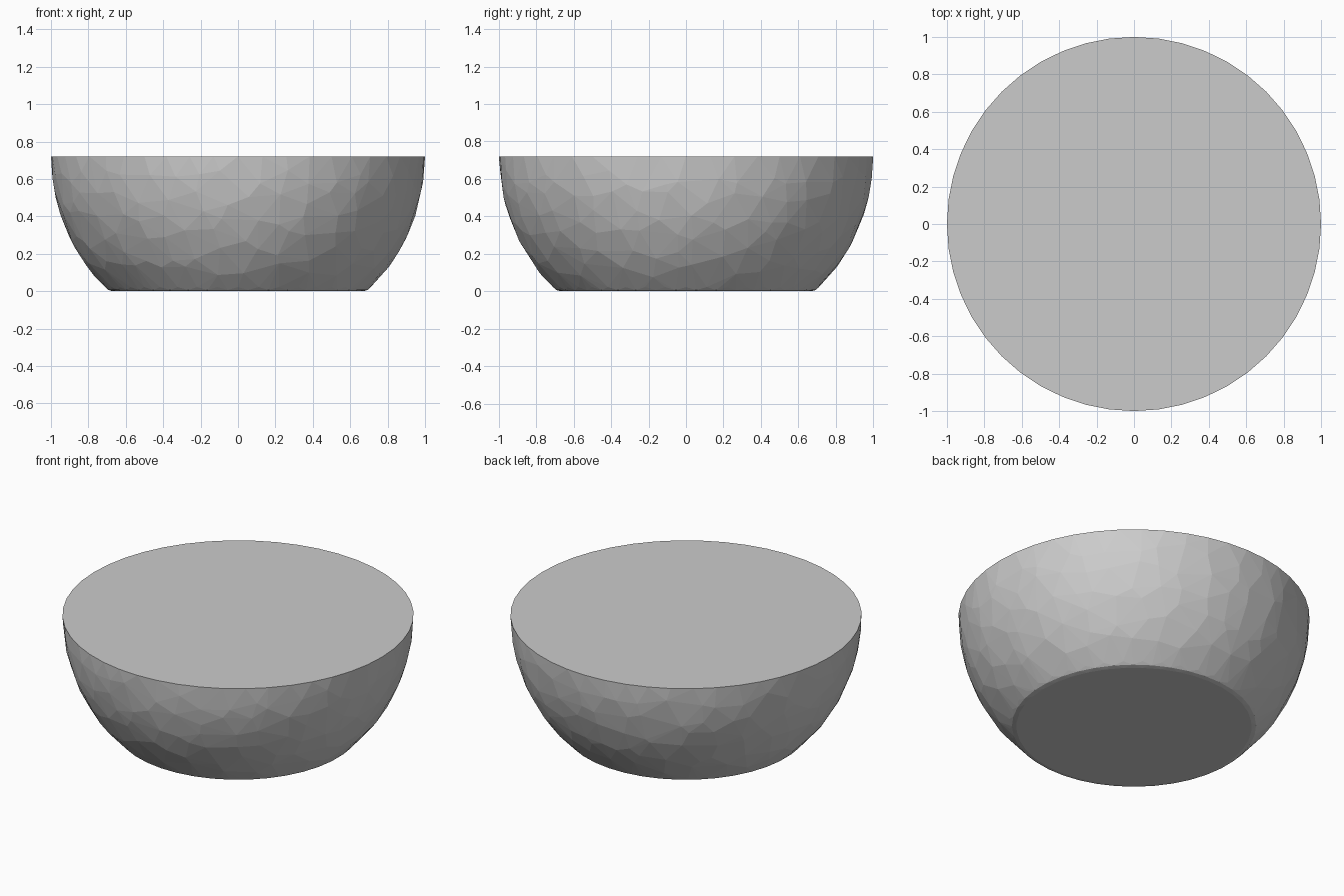
import bpy, bmesh, math, random

if "Cube" in bpy.data.objects:
    bpy.data.objects.remove(bpy.data.objects["Cube"])

random.seed(4)
TOP = 0.72          # height of the flat cut, also the sphere centre
bm = bmesh.new()


def ring(count, radius, z, phase=0.0, jitter=0.0, z_jitter=0.0):
    """Ring of points; radius None puts each one on the unit sphere."""
    for i in range(count):
        a = math.tau * (i + phase + random.uniform(-jitter, jitter)) / count
        h = z + random.uniform(-z_jitter, z_jitter)
        r = radius if radius else math.sqrt(1 - (TOP - h) ** 2)
        bm.verts.new((r * math.cos(a), r * math.sin(a), h))


# Flat top rim
ring(48, 1.0, TOP)

# Irregular hewn facets down the spherical side
for k, z in enumerate((0.61, 0.50, 0.395, 0.295, 0.2, 0.11)):
    ring(42 - k * 2, None, z, 0.5 * (k % 2), 0.33, 0.04)

# Softened lower edge and flat base
ring(40, 0.71, 0.022)
ring(40, 0.695, 0.006, 0.5)
ring(40, 0.67, 0.0)

# Wrap the points in a faceted skin
hull = bmesh.ops.convex_hull(bm, input=bm.verts[:])
loose = [v for v in bm.verts if not v.link_faces]
bmesh.ops.delete(bm, geom=loose, context='VERTS')
bmesh.ops.recalc_face_normals(bm, faces=bm.faces[:])

mesh = bpy.data.meshes.new("stone_half_dome")
bm.to_mesh(mesh)
bm.free()
body = bpy.data.objects.new("stone_half_dome", mesh)
bpy.context.collection.objects.link(body)
